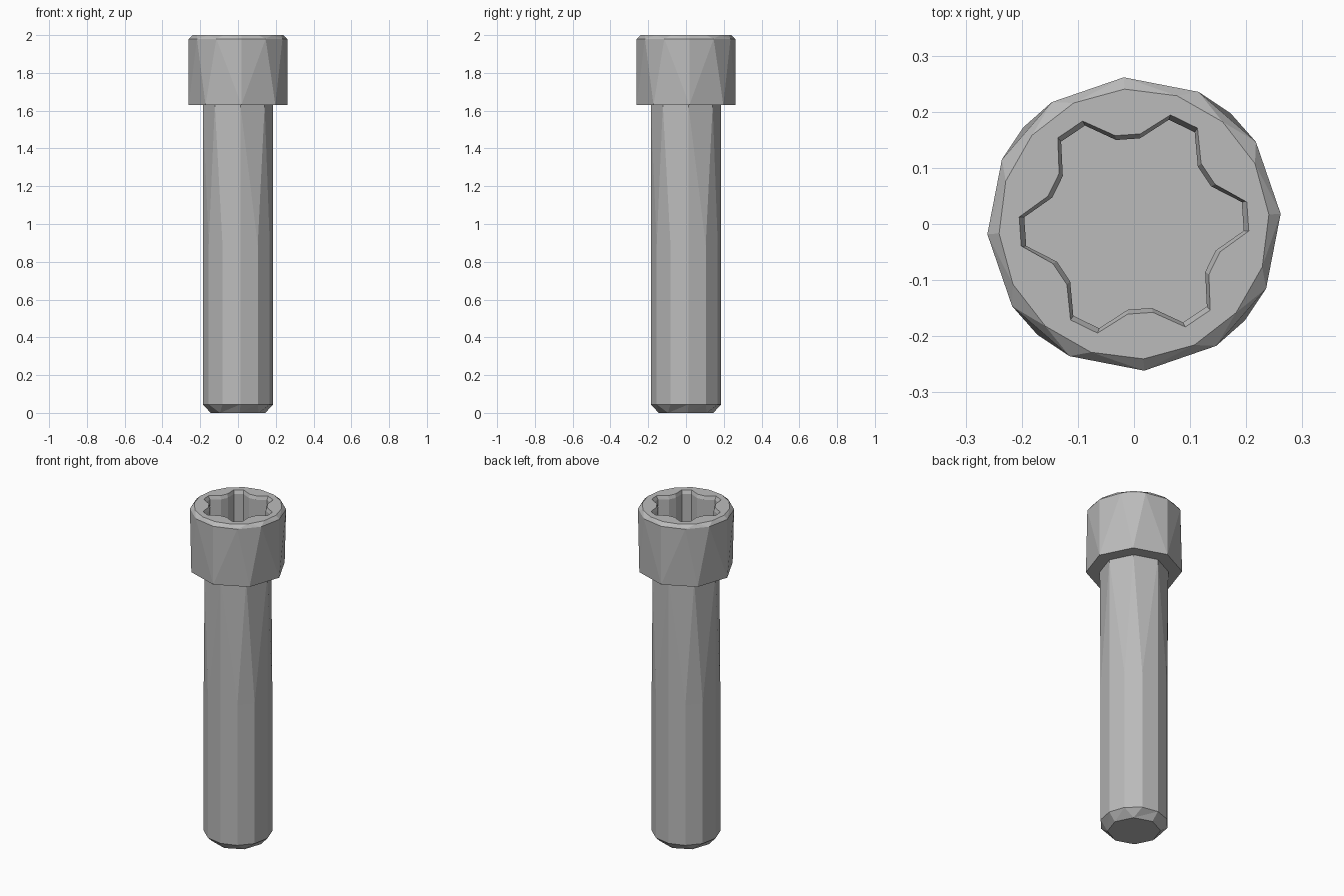
import bpy, bmesh
from math import cos, sin, radians

if "Cube" in bpy.data.objects:
    bpy.data.objects.remove(bpy.data.objects["Cube"], do_unlink=True)

PHASE = 4.0  # turn of every ring, in degrees

steel = bpy.data.materials.new("grey_steel")
steel.use_nodes = True
GREY = (0.5, 0.5, 0.5, 1)
steel.diffuse_color = GREY
steel.node_tree.nodes["Principled BSDF"].inputs["Base Color"].default_value = GREY


def circle(sides, radius, z):
    """Regular ring as (angle, radius, z) points."""
    return [(i * 360 / sides, radius, z) for i in range(sides)]


def star(outer, inner, z):
    """Six-lobed ring with blunt lobes and valleys."""
    pts = []
    for i in range(6):
        for offset, r in ((-7.5, outer), (7.5, outer), (22, inner), (38, inner)):
            pts.append((i * 60 + offset, r, z))
    return pts


def zip_rings(bm, a, b):
    """Join two rings, which may differ in side count, with triangles."""
    (pa, va), (pb, vb) = a, b
    na, nb = len(va), len(vb)

    def angle(p, i):
        return p[i % len(p)][0] + 360 * (i // len(p))

    i = j = 0
    while i < na or j < nb:
        if j >= nb or (i < na and angle(pa, i + 1) <= angle(pb, j + 1)):
            bm.faces.new((va[i % na], va[(i + 1) % na], vb[j % nb]))
            i += 1
        else:
            bm.faces.new((va[i % na], vb[(j + 1) % nb], vb[j % nb]))
            j += 1


def loft(name, rings, cap_end=True):
    bm = bmesh.new()
    made = []
    for pts in rings:
        verts = [bm.verts.new((r * cos(radians(t + PHASE)),
                               r * sin(radians(t + PHASE)), z)) for t, r, z in pts]
        made.append((pts, verts))
    for a, b in zip(made, made[1:]):
        zip_rings(bm, a, b)
    if cap_end:
        bm.faces.new(made[-1][1])
    bmesh.ops.recalc_face_normals(bm, faces=bm.faces)
    mesh = bpy.data.meshes.new(name)
    bm.to_mesh(mesh)
    bm.free()
    mesh.materials.append(steel)
    obj = bpy.data.objects.new(name, mesh)
    bpy.context.collection.objects.link(obj)
    return obj


# Head: underside, outer wall, chamfer, top rim, then the drive socket
loft("head_with_socket", [
    circle(8, 0.187, 1.63),
    circle(8, 0.262, 1.63),
    circle(12, 0.262, 1.98),
    circle(16, 0.241, 2.0),
    star(0.205, 0.161, 2.0),
    star(0.196, 0.153, 1.98),
    star(0.196, 0.153, 1.80),
])

# Shank: plain upper length, lower length, and chamfered tip
loft("shank", [
    circle(8, 0.187, 1.63),
    circle(12, 0.187, 0.89),
    circle(12, 0.187, 0.045),
    circle(8, 0.145, 0.0),
])
